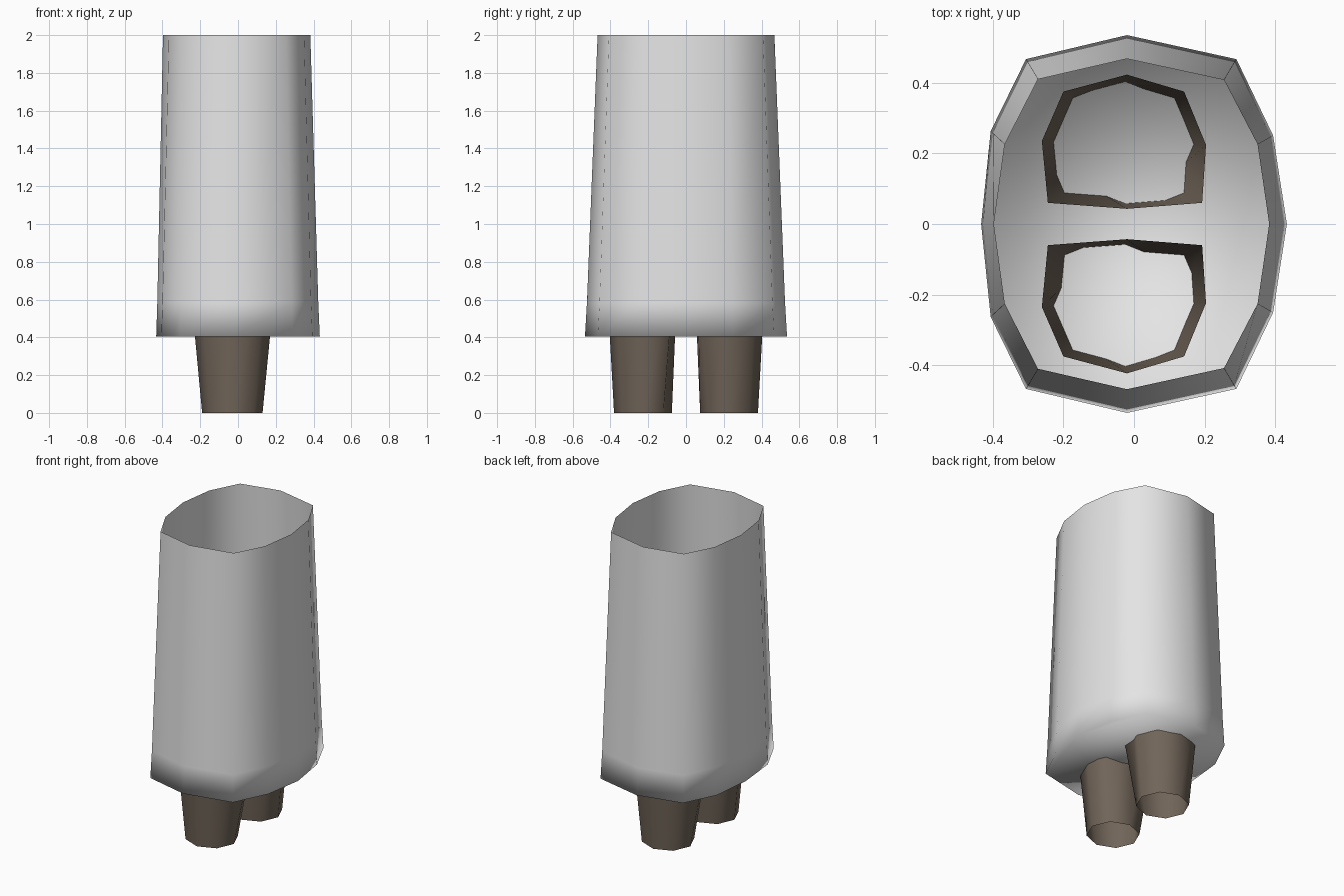
import bpy, math

if "Cube" in bpy.data.objects:
    bpy.data.objects.remove(bpy.data.objects["Cube"])


def material(name, rgb):
    m = bpy.data.materials.new(name)
    m.diffuse_color = (*rgb, 1)
    m.use_nodes = True
    m.node_tree.nodes["Principled BSDF"].inputs["Base Color"].default_value = m.diffuse_color
    return m


grey = material("pale_grey", (0.78, 0.78, 0.78))
brown = material("dark_brown", (0.165, 0.13, 0.10))


def loft(name, rings, mat, cap_bottom=False):
    """Smooth tube through stacked rings of (x, y, z), lowest ring first."""
    n = len(rings[0])
    verts = [p for r in rings for p in r]
    faces = [(k * n + i, k * n + (i + 1) % n, (k + 1) * n + (i + 1) % n, (k + 1) * n + i)
             for k in range(len(rings) - 1) for i in range(n)]
    if cap_bottom:
        faces.append(tuple(reversed(range(n))))
    me = bpy.data.meshes.new(name)
    me.from_pydata(verts, [], faces)
    me.materials.append(mat)
    for p in me.polygons:
        p.use_smooth = True
    ob = bpy.data.objects.new(name, me)
    bpy.context.collection.objects.link(ob)
    return ob


def full_ring(half):
    """Complete a half outline (right tip to left tip) by mirroring in y."""
    return half + [(x, -y) for x, y in reversed(half[1:-1])]


def at(points, z):
    return [(x, y, z) for x, y in points]


def mix(a, b, t):
    return [(p[0] + (q[0] - p[0]) * t, p[1] + (q[1] - p[1]) * t) for p, q in zip(a, b)]


# Robe outlines at hem and top opening
hem = full_ring([(.433, 0), (.394, .251), (.29, .467), (-.02, .535),
                 (-.306, .467), (-.406, .263), (-.433, 0)])
top = full_ring([(.383, 0), (.35, .226), (.255, .408), (-.02, .468),
                 (-.272, .41), (-.366, .226), (-.397, 0)])
waist = mix(top, hem, .84)

# Open-topped robe and its soft closed underside
loft("robe", [at(waist, .585), at(top, 2)], grey)
loft("robe_base", [at(hem, .405), at(waist, .585)], grey, cap_bottom=True)

# Tapered open leg tubes that poke through the underside
leg_top = [(.204, .224), (.142, .375), (-.02, .423), (-.2, .375),
           (-.261, .235), (-.244, .06), (-.02, .043), (.193, .06)]
leg_foot = [(-.03 + .16 * math.cos(i * math.pi / 4), .228 + .153 * math.sin(i * math.pi / 4))
            for i in range(8)]


def leg(name, side):
    rings = []
    for pts, z in ((leg_foot, 0), (leg_top, .76)):
        ring = at([(x, y * side) for x, y in pts], z)
        rings.append(ring if side > 0 else ring[::-1])
    loft(name, rings, brown)


leg("front_leg", -1)
leg("back_leg", 1)
